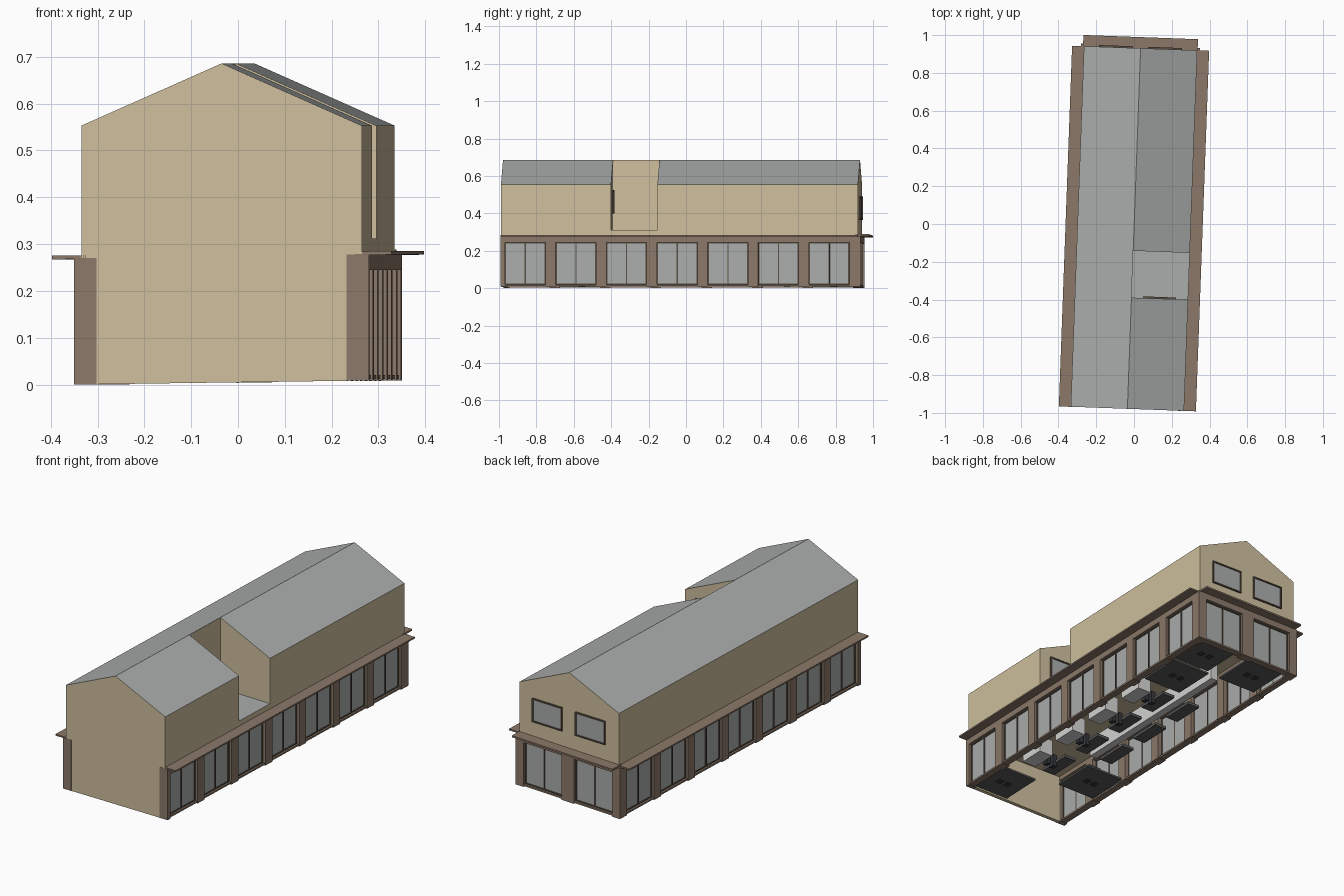
import bpy
import bmesh
import math
from mathutils import Matrix

cube = bpy.data.objects.get("Cube")
if cube:
    bpy.data.objects.remove(cube, do_unlink=True)


def material(name, rgb):
    m = bpy.data.materials.new(name)
    m.use_nodes = True
    m.diffuse_color = (*rgb, 1)
    m.node_tree.nodes["Principled BSDF"].inputs["Base Color"].default_value = (*rgb, 1)
    return m


TAN = material("tan wall", (0.62, 0.52, 0.34))
ROOF = material("grey roof", (0.40, 0.42, 0.41))
BROWN = material("brown stone", (0.26, 0.19, 0.143))
GLASS = material("grey glass", (0.40, 0.42, 0.41))
FRAME = material("dark brown frame", (0.11, 0.08, 0.06))
DARK = material("dark grey panel", (0.10, 0.10, 0.10))
BLACK = material("charcoal", (0.035, 0.038, 0.042))
WHITE = material("pale interior", (0.66, 0.66, 0.65))

# The whole building is turned slightly; the ground floor also leans with the terrain
PLACE = Matrix.Translation((0, -0.024, 0)) @ Matrix.Rotation(math.radians(-2.1), 4, "Z")
LEAN = Matrix.Identity(4)
LEAN[2][0], LEAN[2][3] = 0.014, 0.0044


def finish(name, bm, mats, lean):
    bmesh.ops.recalc_face_normals(bm, faces=bm.faces)
    mesh = bpy.data.meshes.new(name)
    bm.to_mesh(mesh)
    bm.free()
    mesh.transform(PLACE @ LEAN if lean else PLACE)
    for m in mats:
        mesh.materials.append(m)
    ob = bpy.data.objects.new(name, mesh)
    bpy.context.collection.objects.link(ob)
    return ob


def boxes(name, items, mat, lean=True):
    """One object from boxes given as x0, x1, y0, y1, z0, z1."""
    bm = bmesh.new()
    for x0, x1, y0, y1, z0, z1 in items:
        mat4 = Matrix.Translation(((x0 + x1) / 2, (y0 + y1) / 2, (z0 + z1) / 2))
        size = Matrix.Diagonal((abs(x1 - x0), abs(y1 - y0), z1 - z0, 1))
        bmesh.ops.create_cube(bm, size=1, matrix=mat4 @ size)
    return finish(name, bm, [mat], lean)


def prism(name, profile, y0, y1):
    """Extrude an x-z profile along y; upward faces become roof."""
    bm = bmesh.new()
    face = bm.faces.new([bm.verts.new((x, y0, z)) for x, z in profile])
    new = bmesh.ops.extrude_face_region(bm, geom=[face])["geom"]
    bmesh.ops.translate(bm, vec=(0, y1 - y0, 0),
                        verts=[v for v in new if isinstance(v, bmesh.types.BMVert)])
    ob = finish(name, bm, [TAN, ROOF], False)
    for p in ob.data.polygons:
        p.material_index = int(p.normal.z > 0.3)
    return ob


HALF, LENGTH = 0.30, 0.955
EAVE, RIDGE, FLOOR = 0.553, 0.686, 0.26
OUT, BACK = 0.315, 0.968
CUT0, CUT1, TERRACE = -0.366, -0.118, 0.312

# Upper storey: a full half, and a half broken by the terrace
half = [(0, FLOOR), (HALF, FLOOR), (HALF, EAVE), (0, RIDGE)]
prism("upper_right_half", [(-x, z) for x, z in half], -LENGTH, LENGTH)
prism("upper_left_front", half, -LENGTH, CUT0)
prism("upper_left_back", half, CUT1, LENGTH)
prism("terrace", [(0, FLOOR), (HALF, FLOOR), (HALF, TERRACE), (0, TERRACE)], CUT0, CUT1)

# Front wall of the ground floor
boxes("front_wall", [(-HALF, 0.267, -LENGTH, -LENGTH + 0.02, 0, 0.27)], TAN)


def shopfront(name, start, end, centres, half_bay, to_box):
    """Pillars, lintel and glazed bays; to_box maps along, outward and height ranges."""
    stone, glass, frame = [], [], []
    edges = [start]
    for c in centres:
        edges += [c - half_bay, c + half_bay]
    edges.append(end)
    for a, b in zip(edges[::2], edges[1::2]):
        stone.append(to_box(a, b, -0.048, 0, 0, 0.236))
    stone.append(to_box(start, end, -0.048, 0, 0.236, 0.27))
    for c in centres:
        a, b = c - half_bay, c + half_bay
        stone.append(to_box(a, b, -0.04, -0.004, 0.003, 0.012))
        glass.append(to_box(a, b, -0.024, -0.018, 0.012, 0.236))
        for m in (a + 0.003, c, b - 0.003):
            frame.append(to_box(m - 0.003, m + 0.003, -0.026, -0.013, 0.012, 0.236))
        for z in (0.012, 0.231):
            frame.append(to_box(a, b, -0.026, -0.014, z, z + 0.005))
    boxes(name + "_stonework", stone, BROWN)
    boxes(name + "_glass", glass, GLASS)
    boxes(name + "_frames", frame, FRAME)


bays = [-0.825 + 0.271 * i for i in range(7)]
for side, label in ((1, "left"), (-1, "right")):
    shopfront(label + "_shopfront", -LENGTH - 0.001, BACK, bays, 0.108,
              lambda a, b, d0, d1, z0, z1, s=side:
              (s * (OUT + d0), s * (OUT + d1), a, b, z0, z1))
    x = sorted((side * 0.29, side * 0.363))
    boxes(label + "_canopy", [(*x, -LENGTH, LENGTH, 0.268, 0.276)], BROWN)
shopfront("back_shopfront", -OUT + 0.001, OUT - 0.001, (-0.152, 0.152), 0.115,
          lambda a, b, d0, d1, z0, z1: (a, b, BACK + d0, BACK + d1, z0, z1))
boxes("back_canopy", [(-0.305, 0.302, 0.94, 1.014, 0.271, 0.28)], BROWN)


# Upper windows facing the back
def window(name, x0, x1, y, z0, z1):
    t = 0.007
    boxes(name + "_frame", [(x0, x1, y, y + 0.009, z0, z0 + t), (x0, x1, y, y + 0.009, z1 - t, z1),
                            (x0, x0 + t, y, y + 0.009, z0, z1), (x1 - t, x1, y, y + 0.009, z0, z1)],
          FRAME, False)
    boxes(name + "_glass", [(x0 + t, x1 - t, y, y + 0.004, z0 + t, z1 - t)], GLASS, False)


window("back_window_left", 0.04, 0.22, LENGTH, 0.365, 0.49)
window("back_window_right", -0.22, -0.04, LENGTH, 0.365, 0.49)
window("terrace_window", 0.06, 0.235, CUT0, 0.40, 0.525)

# Interior seen through the open base: room floors with small vents
rooms = [(0.18, -0.82), (-0.16, -0.54), (0.15, 0.57), (0.17, 0.83), (-0.14, 0.81)]
boxes("room_floors", [(x - 0.11, x + 0.11, y - 0.12, y + 0.12, 0.008, 0.018)
                      for x, y in rooms], DARK)
boxes("floor_vents", [(x + s - 0.014, x + s + 0.014, y - 0.016, y + 0.016, 0.004, 0.008)
                      for x, y in rooms for s in (-0.025, 0.025)], BLACK)

# Counters, tables and seats repeated along the hall
rows = [-0.54 + 0.271 * i for i in range(4)]
boxes("counters", [(0.14, 0.22, y - 0.07, y + 0.07, 0.02, 0.11) for y in rows], WHITE)
boxes("spine_wall", [(-0.05, -0.01, -0.35, 0.65, 0.02, 0.12)], WHITE)
boxes("tables", [(x - 0.035, x + 0.035, y - 0.09, y + 0.09, 0.03, 0.045)
                 for y in rows for x in (0.04, -0.12)], DARK)
boxes("seats", [(0.10 + s - 0.012, 0.10 + s + 0.012, y - 0.015, y + 0.015, 0.01, 0.075)
                for y in rows for s in (-0.02, 0.02)], BLACK)
